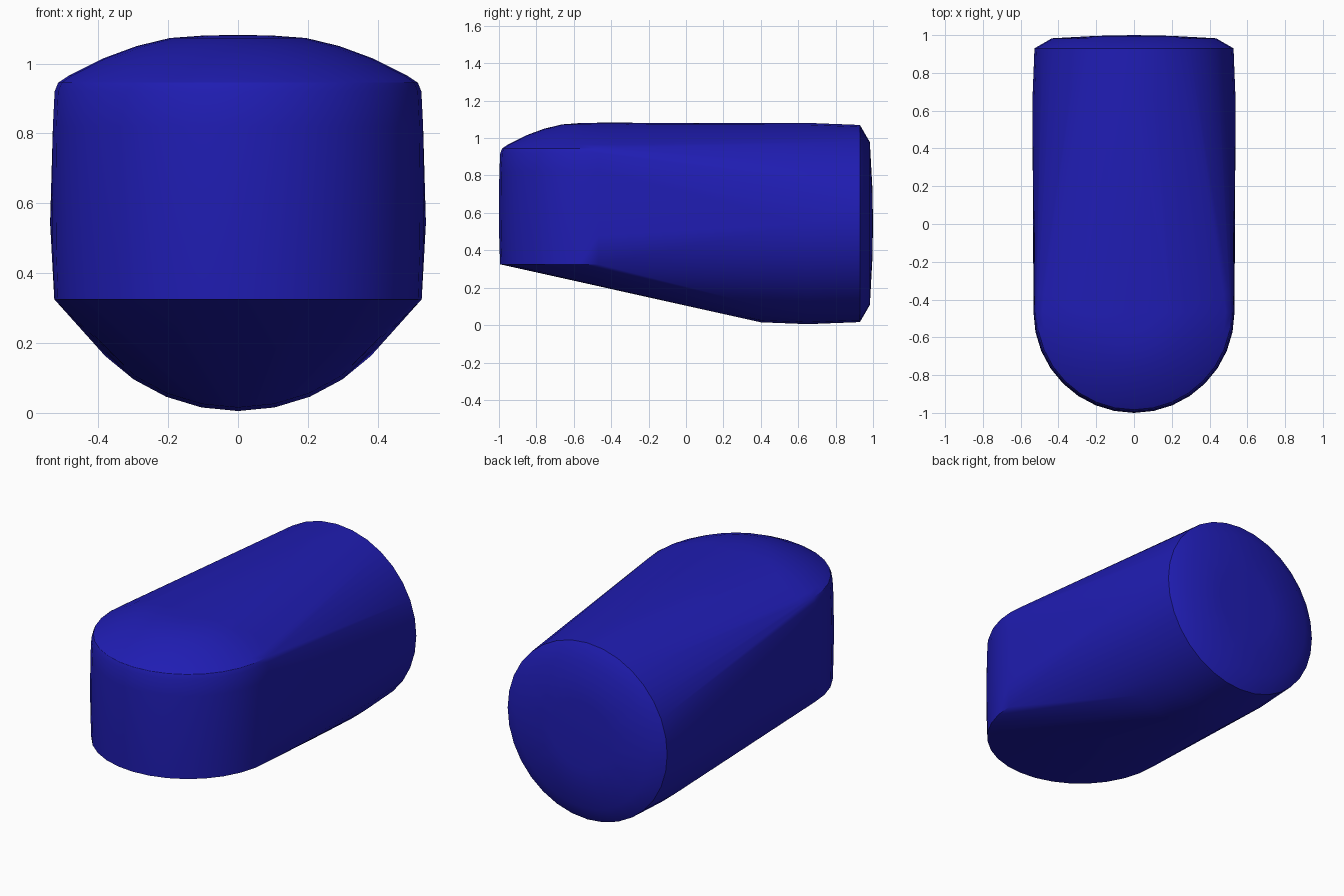
import bpy, bmesh
from math import sin, cos, pi, radians

if "Cube" in bpy.data.objects:
    bpy.data.objects.remove(bpy.data.objects["Cube"])

SIDES = 32
bm = bmesh.new()


def upright_ring(y, r, zc=0.543):
    """Circle facing front to back."""
    for i in range(SIDES):
        a = 2 * pi * i / SIDES
        bm.verts.new((r * cos(a), y, zc + r * sin(a)))


def flat_ring(z, r, yc=-0.468):
    """Circle facing up, around the rounded nose."""
    for i in range(SIDES):
        a = 2 * pi * i / SIDES
        bm.verts.new((r * cos(a), yc + r * sin(a), z))


# Barrel end: slightly bulged tube, chamfer and shallow domed cap
for y, r in [(0.4, 0.528), (0.65, 0.538), (0.93, 0.527), (0.983, 0.435), (0.996, 0.2)]:
    upright_ring(y, r)
bm.verts.new((0, 1.0, 0.543))

# Rounded nose: slightly bulged wall and domed top
for z, r in [(0.325, 0.526), (0.48, 0.531), (0.65, 0.532), (0.82, 0.530),
             (0.92, 0.525), (0.945, 0.515), (0.965, 0.485), (1.015, 0.385),
             (1.05, 0.29), (1.073, 0.195), (1.08, 0.1)]:
    flat_ring(z, r)
bm.verts.new((0, -0.468, 1.082))

# Stretch one skin around both ends
hull = bmesh.ops.convex_hull(bm, input=bm.verts)
loose = {g for g in hull["geom_interior"] + hull["geom_unused"]
         if isinstance(g, bmesh.types.BMVert)}
bmesh.ops.delete(bm, geom=list(loose), context='VERTS')
bmesh.ops.recalc_face_normals(bm, faces=bm.faces)

mesh = bpy.data.meshes.new("rounded_body")
bm.to_mesh(mesh)
bm.free()
body = bpy.data.objects.new("rounded_body", mesh)
bpy.context.collection.objects.link(body)

# Blue finish
blue = bpy.data.materials.new("blue")
blue.diffuse_color = (0.014, 0.012, 0.45, 1)
blue.use_nodes = True
blue.node_tree.nodes["Principled BSDF"].inputs["Base Color"].default_value = blue.diffuse_color
mesh.materials.append(blue)

# Smooth surfaces with sharp chamfer and underside edges
bpy.context.view_layer.objects.active = body
body.select_set(True)
bpy.ops.object.shade_smooth_by_angle(angle=radians(30))
